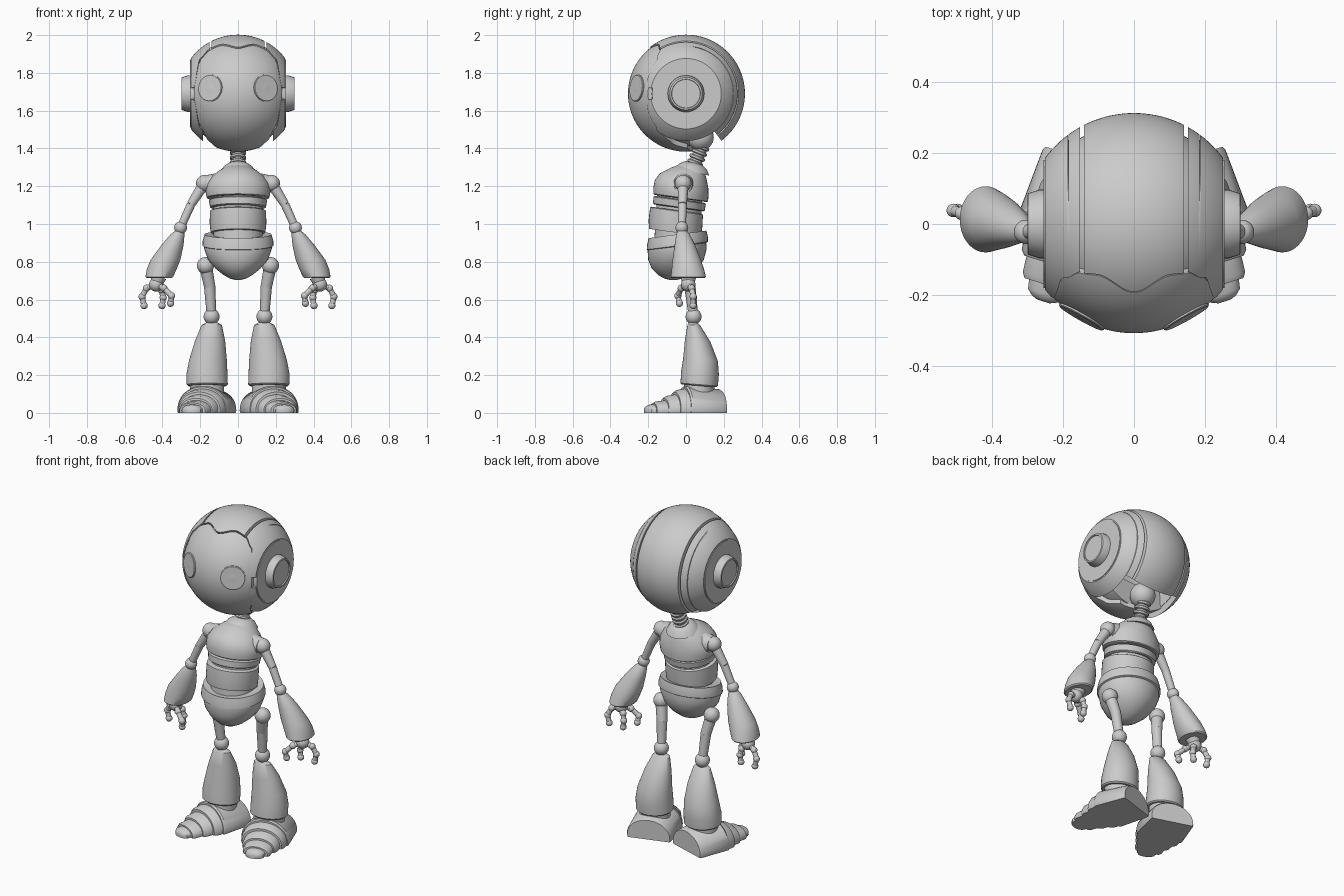
import bpy, bmesh, math
from mathutils import Vector

cube = bpy.data.objects.get("Cube")
if cube:
    bpy.data.objects.remove(cube)

grey = bpy.data.materials.new("light_grey")
grey.use_nodes = True
COLOUR = (0.6, 0.6, 0.6, 1)
grey.diffuse_color = COLOUR
grey.node_tree.nodes["Principled BSDF"].inputs["Base Color"].default_value = COLOUR
parts = []


def finish(name, bm):
    bmesh.ops.recalc_face_normals(bm, faces=bm.faces)
    mesh = bpy.data.meshes.new(name)
    bm.to_mesh(mesh)
    bm.free()
    mesh.materials.append(grey)
    obj = bpy.data.objects.new(name, mesh)
    bpy.context.collection.objects.link(obj)
    parts.append(obj)


def skin(name, loops):
    """Bridge closed loops of equal length and cap both ends."""
    bm = bmesh.new()
    rows = [[bm.verts.new(p) for p in loop] for loop in loops]
    n = len(rows[0])
    for a, b in zip(rows, rows[1:]):
        for i in range(n):
            j = (i + 1) % n
            bm.faces.new((a[i], a[j], b[j], b[i]))
    bm.faces.new(rows[0])
    bm.faces.new(rows[-1])
    finish(name, bm)


def circle(n=40):
    return [(math.cos(2 * math.pi * i / n), math.sin(2 * math.pi * i / n)) for i in range(n)]


def loft(name, rings, side=1, tilt=0):
    """Elliptical sections (z, centre x, centre y, half width, half depth)."""
    skin(name, [[(side * (cx + rx * c), cy + ry * s, z + tilt * ry * s) for c, s in circle()]
                for z, cx, cy, rx, ry in rings])


def lathe(name, profile, origin, axis):
    """Round sections (distance, radius) along an axis."""
    q = Vector(axis).to_track_quat('Z', 'Y')
    skin(name, [[Vector(origin) + q @ Vector((r * c, r * s, h)) for c, s in circle()]
                for h, r in profile])


def ball(name, centre, r):
    bm = bmesh.new()
    bmesh.ops.create_uvsphere(bm, u_segments=28, v_segments=16, radius=r)
    bmesh.ops.translate(bm, verts=bm.verts, vec=centre)
    finish(name, bm)


def rod(name, a, b, ra, rb):
    d = Vector(b) - Vector(a)
    lathe(name, [(0, ra), (d.length, rb)], a, d)


def blend(x, table):
    """Smooth interpolation through a short table."""
    x = abs(x)
    for (x0, v0), (x1, v1) in zip(table, table[1:]):
        if x <= x1:
            t = max(0, (x - x0) / (x1 - x0))
            return v0 + (v1 - v0) * t * t * (3 - 2 * t)
    return table[-1][1]


# Head: curved panels swept around the ear axis
HEAD = Vector((0, 0, 1.69))
BROW = [(0, 51), (0.1, 60), (0.15, 59), (0.2, 50), (0.235, 8)]
CHIN = [(0, -97), (0.1, -92), (0.15, -72), (0.2, -48), (0.235, -8)]
NAPE = 233
GAP = 1.2


def brow(x):
    return blend(x, BROW)


def chin(x):
    return blend(x, CHIN)


def panel(name, x0, x1, start, end, radius, inner, steps=40, sweep=72):
    loops = []
    for i in range(steps + 1):
        x = x0 + (x1 - x0) * i / steps
        s = math.sqrt(radius ** 2 - x * x)
        angles = [math.radians(start(x) + (end(x) - start(x)) * j / sweep) for j in range(sweep + 1)]
        arc = [(s, t) for t in angles] + [(s * inner, t) for t in reversed(angles)]
        loops.append([HEAD + Vector((x, -r * math.cos(t), r * math.sin(t))) for r, t in arc])
    skin(name, loops)


def side_end(x):
    return NAPE if abs(x) < 0.185 else 360 + chin(x) - GAP


panel("head_core", -0.19, 0.19, lambda x: -94, lambda x: NAPE - 2, 0.285, 0.45)
panel("face_plate", -0.232, 0.232, chin, brow, 0.307, 0.9)
panel("crown_band", -0.14, 0.14, lambda x: brow(x) + GAP, lambda x: NAPE, 0.312, 0.88)
for side, tag in ((1, "left"), (-1, "right")):
    panel(tag + "_side_panel", side * 0.152, side * 0.25, lambda x: brow(x) + GAP,
          side_end, 0.312, 0.88)
    out = (side, 0, 0)
    lathe(tag + "_head_side", [(0.18, 0.21), (0.235, 0.18), (0.254, 0.18)], HEAD, out)
    lathe(tag + "_ear", [(0.24, 0.097), (0.265, 0.097), (0.298, 0.086), (0.3, 0.077),
                         (0.294, 0.075)], HEAD, out)
    eye = Vector((side * 0.15, -0.266, 0.03)).normalized()
    lathe(tag + "_eye", [(0.28, 0.072), (0.303, 0.072), (0.306, 0.068), (0.306, 0.02)], HEAD, eye)

# Neck
ball("neck_ball", (0, 0.075, 1.46), 0.072)
NECK_AXIS = (0, 0.4, 1)
lathe("neck", [(0, 0.033), (0.14, 0.033)], (0, 0.04, 1.3), NECK_AXIS)
for k in range(4):
    lathe("neck_ring", [(0, 0.036), (0.005, 0.043), (0.015, 0.043), (0.02, 0.036)],
          (0, 0.045 + 0.011 * k, 1.315 + 0.027 * k), NECK_AXIS)
lathe("neck_collar", [(0, 0.095), (0.03, 0.075), (0.05, 0.045)], (0, 0.03, 1.275), (0, 0.2, 1))

# Torso
TILT = -0.14
loft("chest", [(1.305, 0, 0.02, 0.06, 0.06), (1.285, 0, 0.01, 0.095, 0.09),
               (1.25, 0, -0.015, 0.14, 0.125), (1.21, 0, -0.024, 0.166, 0.142),
               (1.17, 0, -0.027, 0.172, 0.146), (1.14, 0, -0.028, 0.166, 0.145),
               (1.135, 0, -0.028, 0.158, 0.138)], tilt=TILT)
loft("torso_core", [(1.2, 0, -0.03, 0.13, 0.12), (0.88, 0, -0.05, 0.13, 0.12)])
loft("ribs", [(1.13, 0, -0.033, 0.145, 0.13), (1.125, 0, -0.033, 0.154, 0.138),
              (1.09, 0, -0.038, 0.148, 0.137), (1.085, 0, -0.038, 0.14, 0.13)], tilt=TILT)
loft("abdomen", [(1.073, 0, -0.05, 0.14, 0.132), (1.068, 0, -0.05, 0.149, 0.14),
                 (1.0, 0, -0.056, 0.15, 0.142), (0.955, 0, -0.058, 0.145, 0.138)], tilt=TILT)

# Pelvis: bowl with a raised rim
loft("pelvis_bowl", [(0.92, 0, -0.045, 0.176, 0.15), (0.87, 0, -0.047, 0.18, 0.157),
                     (0.81, 0, -0.053, 0.158, 0.147), (0.765, 0, -0.06, 0.12, 0.122),
                     (0.73, 0, -0.065, 0.077, 0.083), (0.71, 0, -0.067, 0.04, 0.045),
                     (0.703, 0, -0.068, 0.012, 0.014)])
loft("pelvis_rim", [(0.94, 0, -0.045, 0.16, 0.14), (0.945, 0, -0.045, 0.177, 0.153),
                    (0.91, 0, -0.045, 0.187, 0.161), (0.885, 0, -0.046, 0.188, 0.162),
                    (0.88, 0, -0.046, 0.178, 0.152)], tilt=0.13)


def arch(y, w, h):
    """Flat-bottomed arch section of the foot, standing on the ground."""
    pts = [(math.cos(math.pi * i / 24), math.sin(math.pi * i / 24)) for i in range(25)]
    return [(w * c, y, 0.012 + (h - 0.012) * s ** 0.9) for c, s in pts] + \
           [(-w * 0.97, y, 0), (w * 0.97, y, 0)]


for side, tag in ((1, "left"), (-1, "right")):
    def at(x, y, z):
        return Vector((side * x, y, z))

    # Arm
    shoulder, elbow = at(0.178, -0.015, 1.215), at(0.304, -0.022, 0.98)
    rod(tag + "_shoulder_socket", at(0.12, -0.015, 1.21), at(0.168, -0.015, 1.21), 0.058, 0.048)
    ball(tag + "_shoulder", shoulder, 0.044)
    mid = shoulder.lerp(elbow, 0.5) + at(0.008, 0, 0.006)
    rod(tag + "_upper_arm_top", shoulder, mid, 0.03, 0.023)
    rod(tag + "_upper_arm", mid, elbow, 0.023, 0.021)
    ball(tag + "_elbow", elbow, 0.034)
    loft(tag + "_forearm", [(0.965, 0.31, -0.02, 0.022, 0.024), (0.945, 0.32, -0.016, 0.037, 0.036),
                            (0.89, 0.346, -0.006, 0.058, 0.054), (0.81, 0.384, 0.004, 0.079, 0.075),
                            (0.76, 0.404, 0.01, 0.079, 0.086), (0.72, 0.417, 0.013, 0.073, 0.093),
                            (0.713, 0.417, 0.013, 0.066, 0.086)], side)

    # Hand
    wrist, palm = at(0.42, 0.013, 0.72), at(0.433, 0.012, 0.68)
    rod(tag + "_wrist", wrist, palm, 0.042, 0.03)
    ball(tag + "_palm", palm, 0.038)
    fingers = {
        "outer": [(0.485, 0.03, 0.66), (0.508, 0.038, 0.615), (0.497, 0.038, 0.568)],
        "middle": [(0.405, 0.035, 0.65), (0.396, 0.04, 0.61), (0.402, 0.038, 0.568)],
        "thumb": [(0.392, -0.025, 0.66), (0.352, -0.043, 0.62), (0.357, -0.035, 0.58)],
    }
    for finger, joints in fingers.items():
        last = palm
        for p in joints:
            p = at(*p)
            rod(f"{tag}_{finger}_finger", last, p, 0.014, 0.015)
            ball(f"{tag}_{finger}_knuckle", p, 0.019)
            last = p

    # Leg
    hip, thigh, knee = at(0.172, -0.005, 0.78), at(0.15, 0.02, 0.67), at(0.14, 0.04, 0.51)
    ball(tag + "_hip", hip, 0.045)
    rod(tag + "_thigh_top", hip, thigh, 0.034, 0.03)
    ball(tag + "_thigh_joint", thigh, 0.03)
    rod(tag + "_thigh", thigh, knee, 0.03, 0.025)
    ball(tag + "_knee", knee, 0.042)
    loft(tag + "_shin", [(0.478, 0.138, 0.04, 0.03, 0.022), (0.465, 0.139, 0.042, 0.054, 0.034),
                         (0.38, 0.148, 0.062, 0.08, 0.068), (0.28, 0.159, 0.077, 0.1, 0.092),
                         (0.21, 0.164, 0.074, 0.108, 0.1), (0.15, 0.163, 0.07, 0.109, 0.099),
                         (0.143, 0.163, 0.07, 0.102, 0.092)], side, tilt=-0.08)
    loft(tag + "_ankle", [(0.16, 0.163, 0.07, 0.09, 0.08), (0.1, 0.163, 0.07, 0.09, 0.08)], side)

    # Foot: overlapping plates that shrink towards the toe, turned outwards
    forward = at(0.3, -0.954, 0)
    across = at(0.954, 0.3, 0)
    heel = at(0.13, 0.18, 0)
    plates = {
        "heel": [(0, 0.125, 0.118), (0.01, 0.13, 0.126), (0.19, 0.14, 0.143), (0.2, 0.134, 0.137)],
        "instep": [(0.15, 0.134, 0.134), (0.235, 0.127, 0.122), (0.252, 0.116, 0.11)],
        "ball": [(0.2, 0.11, 0.105), (0.295, 0.102, 0.09), (0.31, 0.09, 0.077)],
        "toe": [(0.28, 0.085, 0.07), (0.355, 0.08, 0.06), (0.37, 0.07, 0.052)],
        "toe_tip": [(0.34, 0.062, 0.046), (0.395, 0.052, 0.043), (0.41, 0.036, 0.034),
                    (0.417, 0.018, 0.022)],
    }
    for plate, rings in plates.items():
        skin(f"{tag}_foot_{plate}",
             [[heel + across * x + forward * t + Vector((0, 0, z)) for x, t, z in arch(*ring)]
              for ring in rings])

# Smooth shading with crisp edges
bpy.ops.object.select_all(action='DESELECT')
for obj in parts:
    obj.select_set(True)
bpy.context.view_layer.objects.active = parts[0]
bpy.ops.object.shade_smooth_by_angle(angle=math.radians(35))
